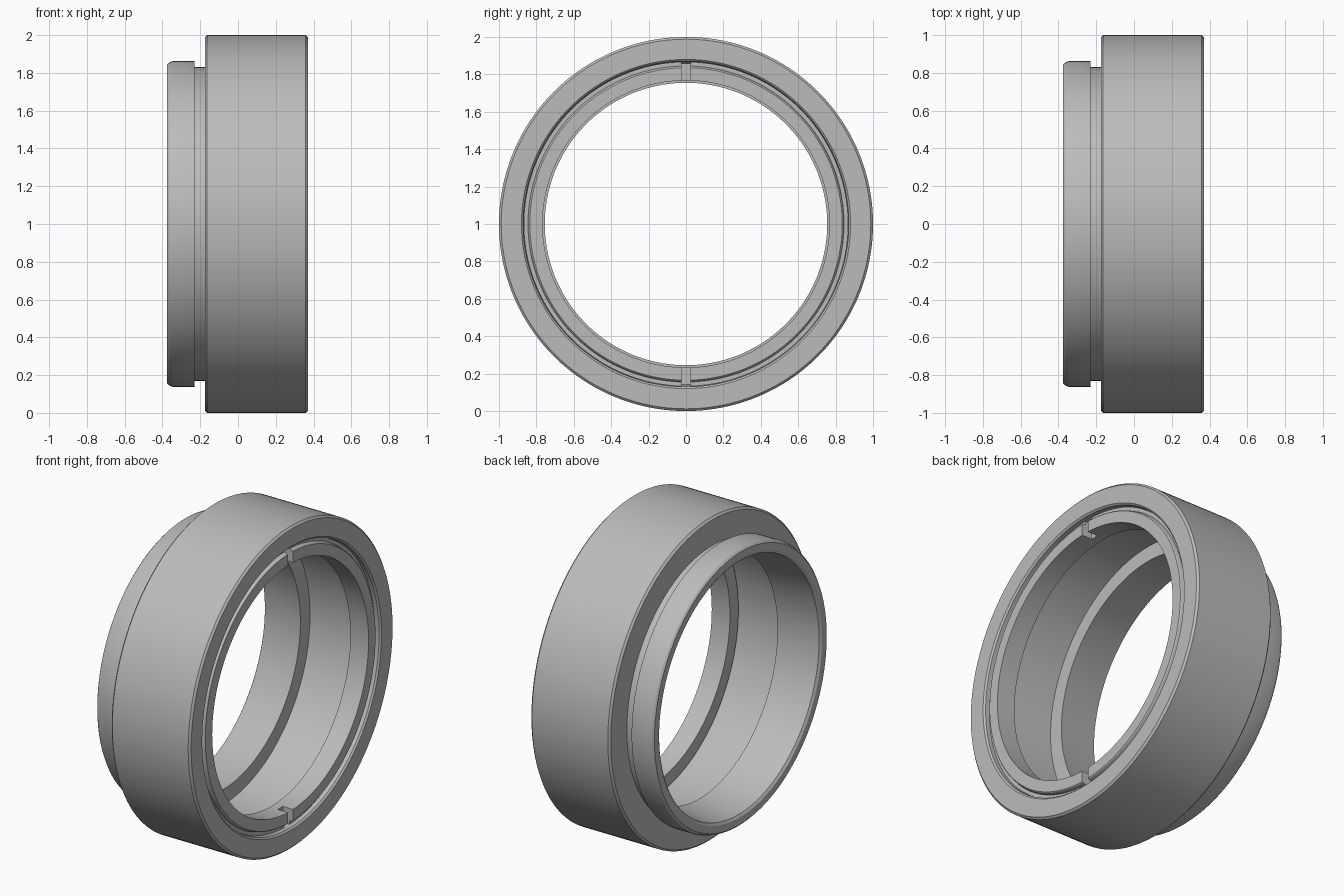
import bpy, bmesh, math

cube = bpy.data.objects.get("Cube")
if cube:
    bpy.data.objects.remove(cube, do_unlink=True)

SIDES = 160
CENTRE_Z = 1.0

grey = bpy.data.materials.new("plain grey")
grey.use_nodes = True
colour = (0.5, 0.5, 0.5, 1)
grey.diffuse_color = colour
grey.node_tree.nodes["Principled BSDF"].inputs["Base Color"].default_value = colour


def smooth(obj):
    bpy.ops.object.select_all(action='DESELECT')
    obj.select_set(True)
    bpy.context.view_layer.objects.active = obj
    bpy.ops.object.shade_smooth_by_angle(angle=math.radians(25))


def lathe(name, profile):
    """Revolve a closed (x, radius) profile about the x axis."""
    bm = bmesh.new()
    rings = []
    for i in range(SIDES):
        a = 2 * math.pi * i / SIDES
        rings.append([bm.verts.new((x, r * math.sin(a), CENTRE_Z + r * math.cos(a)))
                      for x, r in profile])
    n = len(profile)
    for i in range(SIDES):
        here, there = rings[i], rings[(i + 1) % SIDES]
        for j in range(n):
            k = (j + 1) % n
            bm.faces.new((here[j], here[k], there[k], there[j]))
    bmesh.ops.recalc_face_normals(bm, faces=bm.faces)
    mesh = bpy.data.meshes.new(name)
    bm.to_mesh(mesh)
    bm.free()
    mesh.materials.append(grey)
    obj = bpy.data.objects.new(name, mesh)
    bpy.context.collection.objects.link(obj)
    return obj


# Main body: wide barrel, undercut neck, mounting flange and stepped bore
body = lathe("body", [
    (-0.375, 0.845), (-0.365, 0.855), (-0.345, 0.862), (-0.23, 0.862),
    (-0.23, 0.83), (-0.175, 0.83),
    (-0.175, 0.988), (-0.163, 1.0), (0.358, 1.0), (0.37, 0.988),
    (0.37, 0.88), (0.36, 0.87),
    (-0.10, 0.85), (-0.10, 0.755), (-0.365, 0.785), (-0.375, 0.80),
])
smooth(body)

# Retaining ring seated in the open end
ring = lathe("retaining_ring", [
    (0.235, 0.767), (0.235, 0.85), (0.335, 0.867),
    (0.335, 0.845), (0.355, 0.84), (0.36, 0.835), (0.36, 0.767),
])

# Spanner slots at the top and bottom of the ring
for side in (1, -1):
    bpy.ops.mesh.primitive_cube_add(size=1, location=(0.33, 0, CENTRE_Z + side * 0.81))
    cutter = bpy.context.object
    cutter.name = "slot_cutter"
    cutter.scale = (0.08, 0.05, 0.2)
    cutter.hide_render = True
    cut = ring.modifiers.new("slot", 'BOOLEAN')
    cut.operation = 'DIFFERENCE'
    cut.solver = 'EXACT'
    cut.object = cutter
    bpy.context.view_layer.objects.active = ring
    bpy.ops.object.modifier_apply(modifier=cut.name)
    bpy.data.objects.remove(cutter, do_unlink=True)
smooth(ring)
